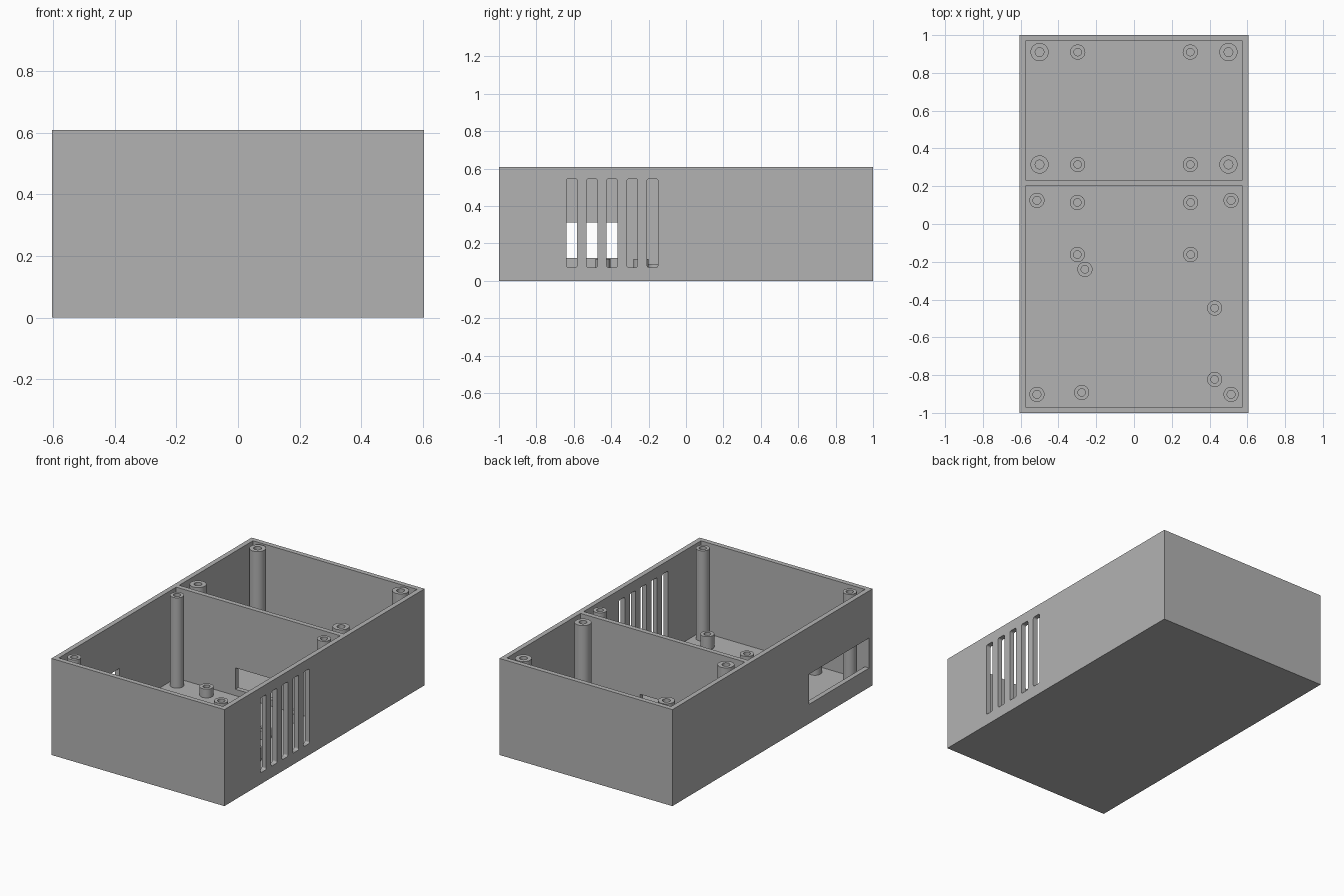
import bpy, bmesh, math
from mathutils import Matrix, Vector

cube = bpy.data.objects.get("Cube")
if cube:
    bpy.data.objects.remove(cube, do_unlink=True)

HX, HY, H = 0.605, 1.0, 0.61      # half width, half length, height
WALL, FLOOR = 0.031, 0.035

grey = bpy.data.materials.new("plain_grey")
grey.use_nodes = True
colour = (0.45, 0.45, 0.45, 1)
grey.diffuse_color = colour
grey.node_tree.nodes["Principled BSDF"].inputs["Base Color"].default_value = colour


def make_object(name, bm):
    bmesh.ops.recalc_face_normals(bm, faces=bm.faces)
    mesh = bpy.data.meshes.new(name)
    bm.to_mesh(mesh)
    bm.free()
    mesh.materials.append(grey)
    obj = bpy.data.objects.new(name, mesh)
    bpy.context.collection.objects.link(obj)
    return obj


def add_box(bm, x, y, z, round_x=0):
    """Box from (min, max) ranges; round_x rounds the edges that run along x."""
    ranges = (x, y, z)
    size = [b - a for a, b in ranges]
    centre = Vector([(a + b) / 2 for a, b in ranges])
    matrix = Matrix.Translation(centre) @ Matrix.Diagonal((*size, 1))
    verts = bmesh.ops.create_cube(bm, size=1, matrix=matrix)["verts"]
    if round_x:
        edges = {e for v in verts for e in v.link_edges
                 if abs(e.verts[0].co.x - e.verts[1].co.x) > size[0] / 2}
        bmesh.ops.bevel(bm, geom=list(edges), offset=round_x, segments=3,
                        profile=0.5, affect='EDGES')


def cut(target, bm):
    cutter = make_object("cutter", bm)
    cutter.hide_render = True
    mod = target.modifiers.new("cut", 'BOOLEAN')
    mod.operation = 'DIFFERENCE'
    mod.solver = 'EXACT'
    mod.object = cutter
    bpy.context.view_layer.objects.active = target
    bpy.ops.object.modifier_apply(modifier=mod.name)
    bpy.data.objects.remove(cutter, do_unlink=True)


# Case body
bm = bmesh.new()
add_box(bm, (-HX, HX), (-HY, HY), (0, H))
case = make_object("case_body", bm)

# Front and back compartments, leaving a partition between them
inner = (-HX + WALL, HX - WALL)
bm = bmesh.new()
add_box(bm, inner, (-HY + WALL, 0.202), (FLOOR, H + 0.1))
add_box(bm, inner, (0.233, HY - WALL), (FLOOR, H + 0.1))
cut(case, bm)

# Vent slots on the left, connector window on the right, cable pass in the partition
bm = bmesh.new()
for i in range(5):
    y = -0.64 + i * 0.108
    add_box(bm, (HX - 0.1, HX + 0.1), (y, y + 0.058), (0.072, 0.545), 0.01)
add_box(bm, (-HX - 0.1, -HX + 0.1), (-0.965, -0.365), (0.122, 0.312))
add_box(bm, (-0.16, 0.16), (0.17, 0.26), (0.075, 0.21))
cut(case, bm)


def post(name, x, y, top, outer, hole):
    """Hollow round screw post standing on the floor."""
    bm = bmesh.new()
    profile = [(outer, FLOOR), (outer, top), (hole, top), (hole, FLOOR)]
    verts = [bm.verts.new((r, 0, z)) for r, z in profile]
    edges = [bm.edges.new(pair) for pair in zip(verts, verts[1:])]
    bmesh.ops.spin(bm, geom=verts + edges, cent=(0, 0, 0), axis=(0, 0, 1),
                   angle=math.tau, steps=32)
    bmesh.ops.remove_doubles(bm, verts=bm.verts, dist=0.0001)
    obj = make_object(name, bm)
    obj.location = (x, y, 0)
    bpy.ops.object.select_all(action='DESELECT')
    obj.select_set(True)
    bpy.context.view_layer.objects.active = obj
    bpy.ops.object.shade_smooth_by_angle(angle=math.radians(35))


# Tall lid posts and low board posts, mirrored left and right
LID = H - 0.004
for side, s in (("left", 1), ("right", -1)):
    for y in (0.315, 0.91):
        post(f"back_lid_post_{side}", s * 0.5, y, LID, 0.048, 0.023)
        post(f"back_board_post_{side}", s * 0.298, y, 0.09, 0.04, 0.02)
    for y in (-0.902, 0.125):
        post(f"front_lid_post_{side}", s * 0.514, y, LID, 0.04, 0.021)
    for y in (-0.162, 0.114):
        post(f"small_board_post_{side}", s * 0.3, y, 0.09, 0.04, 0.02)

# Posts for the large board in the front compartment
for x, y in ((-0.277, -0.892), (-0.26, -0.24), (0.427, -0.823), (0.427, -0.445)):
    post("large_board_post", x, y, 0.117, 0.04, 0.02)
